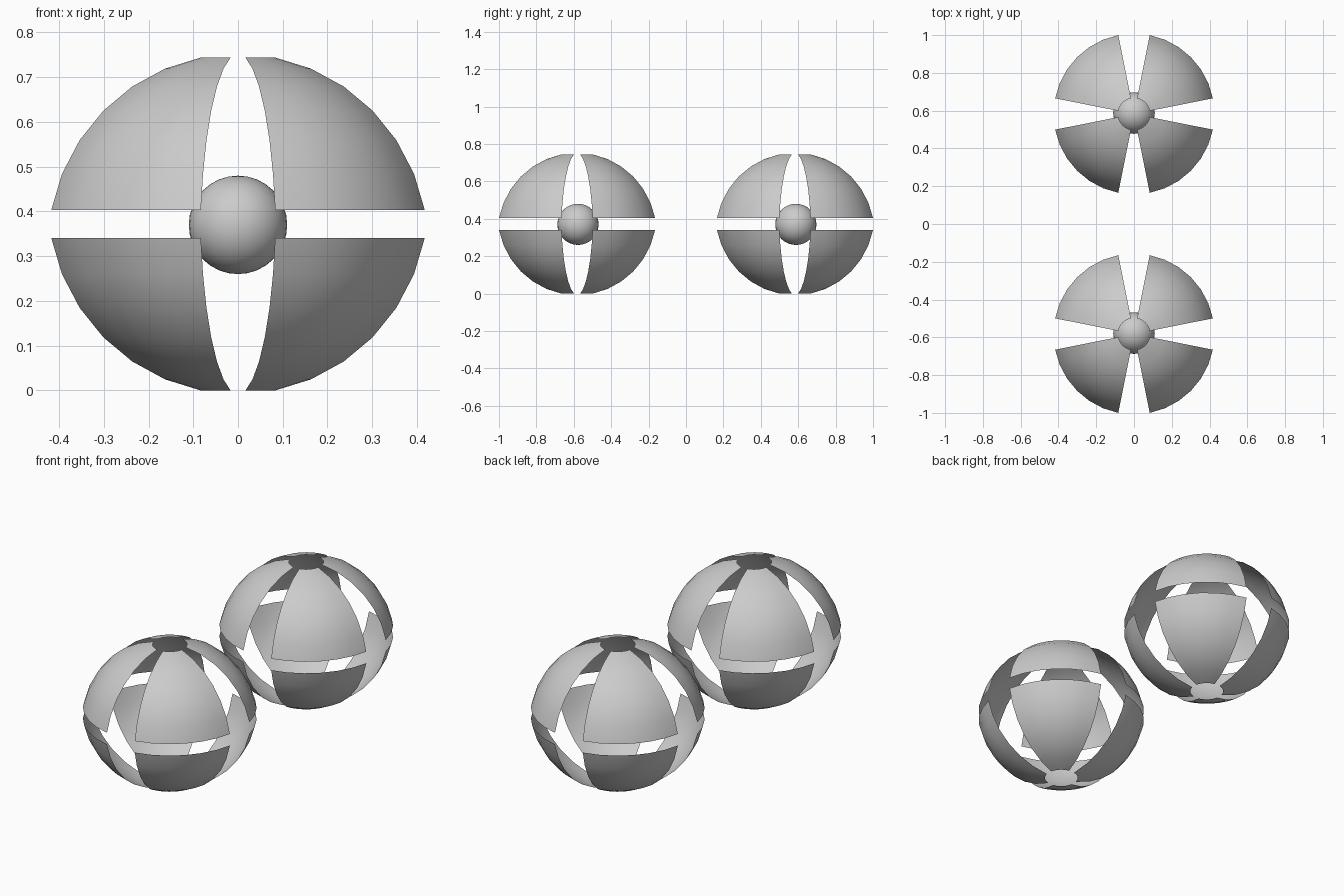
import bpy
from math import sin, cos, radians

if "Cube" in bpy.data.objects:
    bpy.data.objects.remove(bpy.data.objects["Cube"])

R = 0.434            # curvature radius of each shell panel
STEP = 11.25         # mesh step in degrees; one step is left open on every panel border
N = 7                # panel rows / columns of vertices
TOP = 0.744          # overall height
CY = 0.5825          # distance of each shell from the middle
POLE = R * cos(radians(STEP))


def make_panel(name, cy, quadrant, upper):
    """Curved triangular-looking patch covering most of one sphere octant."""
    s = 1 if upper else -1
    cz = TOP - POLE if upper else POLE
    verts, faces = [], []
    for i in range(1, N + 1):
        p = radians(STEP * i)
        for j in range(1, N + 1):
            a = radians(90 * quadrant + STEP * j)
            verts.append((R * sin(p) * cos(a), R * sin(p) * sin(a),
                          cz + s * R * cos(p)))
    for i in range(N - 1):
        for j in range(N - 1):
            k = i * N + j
            f = (k, k + N, k + N + 1, k + 1)
            faces.append(f if upper else f[::-1])
    me = bpy.data.meshes.new(name)
    me.from_pydata(verts, [], faces)
    me.polygons.foreach_set("use_smooth", [True] * len(faces))
    ob = bpy.data.objects.new(name, me)
    ob.location.y = cy
    bpy.context.collection.objects.link(ob)


for side, cy in (("front", -CY), ("back", CY)):
    # eight shell panels
    for upper in (True, False):
        for q in range(4):
            level = "upper" if upper else "lower"
            make_panel(f"{side}_{level}_panel_{q + 1}", cy, q, upper)
    # core ball
    bpy.ops.mesh.primitive_uv_sphere_add(segments=32, ring_count=16, radius=0.11,
                                         location=(0, cy + 0.005, 0.37))
    bpy.context.object.name = f"{side}_core_ball"
    bpy.ops.object.shade_smooth()
